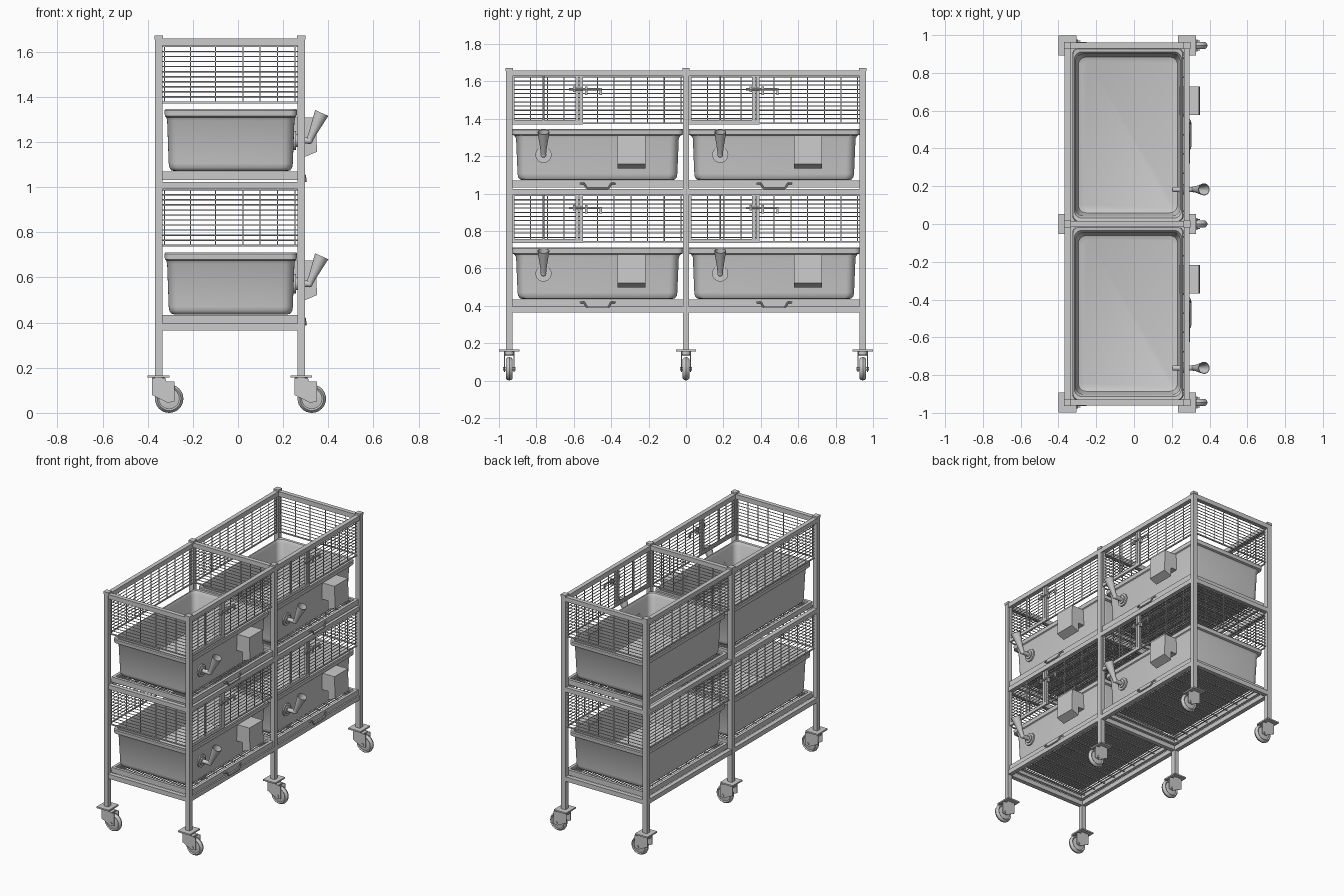
import bpy, bmesh, math
from mathutils import Vector, Matrix

if "Cube" in bpy.data.objects:
    bpy.data.objects.remove(bpy.data.objects["Cube"])

POST_X = (-0.352, 0.28)
POST_Y = (-0.945, 0.0, 0.945)
TIER = 0.635      # height from one cage to the next
BAY = 0.945       # length from one cage to the next


def box(bm, x0, x1, y0, y1, z0, z1):
    m = Matrix.Translation(((x0 + x1) / 2, (y0 + y1) / 2, (z0 + z1) / 2)) @ \
        Matrix.Diagonal((x1 - x0, y1 - y0, z1 - z0, 1))
    bmesh.ops.create_cube(bm, size=1, matrix=m)


def rod(bm, p, q, r, r2=None, n=6):
    p, q = Vector(p), Vector(q)
    d = q - p
    m = Matrix.Translation((p + q) / 2) @ d.to_track_quat('Z', 'Y').to_matrix().to_4x4()
    bmesh.ops.create_cone(bm, cap_ends=True, segments=n, radius1=r,
                          radius2=r if r2 is None else r2, depth=d.length, matrix=m)


def prism(bm, pts, y0, y1):
    # extrude an (x, z) outline along y
    a = [bm.verts.new((x, y0, z)) for x, z in pts]
    b = [bm.verts.new((x, y1, z)) for x, z in pts]
    bm.faces.new(a)
    bm.faces.new(b[::-1])
    for i in range(len(pts)):
        j = (i + 1) % len(pts)
        bm.faces.new((a[j], a[i], b[i], b[j]))


def loft(bm, rings, cap_first=False, cap_last=False):
    loops = [[bm.verts.new(p) for p in r] for r in rings]
    for a, b in zip(loops, loops[1:]):
        for i in range(len(a)):
            j = (i + 1) % len(a)
            bm.faces.new((a[i], a[j], b[j], b[i]))
    if cap_first:
        bm.faces.new(loops[0][::-1])
    if cap_last:
        bm.faces.new(loops[-1])


def finish(bm, name):
    bmesh.ops.recalc_face_normals(bm, faces=bm.faces)
    me = bpy.data.meshes.new(name)
    bm.to_mesh(me)
    bm.free()
    ob = bpy.data.objects.new(name, me)
    bpy.context.collection.objects.link(ob)
    return ob


def repeat(ob):
    # place the part in all four cages
    for ty in range(2):
        for tz in range(2):
            if ty or tz:
                c = ob.copy()
                c.name = f"{ob.name}_{ty}{tz}"
                c.location = (0, ty * BAY, tz * TIER)
                bpy.context.collection.objects.link(c)


# posts with caps
bm = bmesh.new()
for x in POST_X:
    for y in POST_Y:
        box(bm, x - .0165, x + .0165, y - .0165, y + .0165, .165, 1.66)
        box(bm, x - .019, x + .019, y - .019, y + .019, 1.655, 1.672)
finish(bm, "frame_posts")

# horizontal rails on three levels
bm = bmesh.new()
for k in range(3):
    z0 = .365 + k * TIER - (.008 if k else 0)
    for x in POST_X:
        box(bm, x - .015, x + .015, -.945, .945, z0, z0 + .032)
    for y in POST_Y:
        box(bm, POST_X[0], POST_X[1], y - .015, y + .015, z0, z0 + .032)
finish(bm, "frame_rails")

# casters
for x in POST_X:
    for y in POST_Y:
        bm = bmesh.new()
        box(bm, x - .048, x + .048, y - .054, y + .054, .156, .166)
        rod(bm, (x, y, .135), (x, y, .158), .027, n=16)
        box(bm, x - .03, x + .05, y - .027, y + .027, .131, .14)
        fork = [(-.03, .155), (.03, .155), (.035, .138), (.07, .138),
                (.07, .05), (.04, .045), (-.03, .08)]
        for s in (-1, 1):
            prism(bm, [(x + a, b) for a, b in fork], y + s * .022, y + s * .027)
        rod(bm, (x + .047, y - .033, .063), (x + .047, y + .033, .063), .009, n=12)
        finish(bm, "caster_fork")
        bm = bmesh.new()
        prof = [(.02, -.017), (.045, -.013), (.052, -.018), (.059, -.011), (.063, 0),
                (.059, .011), (.052, .018), (.045, .013), (.02, .017)]
        rings = [[(x + .047 + r * math.cos(t * math.tau / 32), y + w,
                   .063 + r * math.sin(t * math.tau / 32)) for t in range(32)] for r, w in prof]
        loft(bm, rings, True, True)
        finish(bm, "caster_wheel")


# tubs: lofted rounded rectangles, outside then inside
def ring(hx, hy, r, z):
    pts = []
    for k, (sx, sy) in enumerate(((1, 1), (-1, 1), (-1, -1), (1, -1))):
        for i in range(7):
            a = math.pi / 2 * (k + i / 6)
            pts.append((-.032 + sx * (hx - r) + r * math.cos(a),
                        -.4735 + sy * (hy - r) + r * math.sin(a), z))
    return pts


bm = bmesh.new()
loft(bm, [ring(.250, .400, .03, .436), ring(.264, .414, .04, .440), ring(.272, .424, .045, .452),
          ring(.275, .427, .045, .47), ring(.282, .435, .045, .66), ring(.286, .445, .045, .675),
          ring(.292, .458, .03, .680), ring(.294, .460, .03, .705), ring(.290, .456, .03, .711),
          ring(.284, .440, .04, .709), ring(.276, .428, .04, .69), ring(.268, .42, .04, .47),
          ring(.262, .412, .04, .452), ring(.24, .392, .03, .444)], True, True)
repeat(finish(bm, "tub"))

# slide-in tray frame with rod floor
bm = bmesh.new()
Y0, Y1, X0, X1 = -.928, -.017, -.335, .285
for x in (X0, X1 - .02):
    box(bm, x, x + .02, Y0, Y1, .397, .434)
for y in (Y0, Y1 - .02):
    box(bm, X0, X1, y, y + .02, .397, .434)
for i in range(30):
    x = X0 + .03 + i * (X1 - X0 - .06) / 29
    rod(bm, (x, Y0, .42), (x, Y1, .42), .0045)
for i in range(9):
    y = Y0 + .05 + i * (Y1 - Y0 - .1) / 8
    rod(bm, (X0, y, .411), (X1, y, .411), .0045)
repeat(finish(bm, "tray_floor"))

# tray pull handle
bm = bmesh.new()
path = [(.284, -.565, .418), (.296, -.545, .418), (.300, -.53, .392), (.300, -.415, .392),
        (.296, -.40, .418), (.284, -.38, .418)]
for p, q in zip(path, path[1:]):
    rod(bm, p, q, .005, n=8)
repeat(finish(bm, "tray_handle"))

# wire mesh panels
W, MZ0, MZ1 = .0028, .737, .995
ROWS = [MZ0 + .006 + i * (MZ1 - MZ0 - .012) / 11 for i in range(12)]


def end_panel(y, name):
    bm = bmesh.new()
    for z in ROWS:
        rod(bm, (-.335, y, z), (.265, y, z), W)
    for x in (-.325, -.21, -.10, .022, .098, .175, .253):
        rod(bm, (x, y, MZ0), (x, y, MZ1), W)
    for z in (MZ0, MZ1 - .008):
        box(bm, -.335, .265, y - .004, y + .004, z, z + .008)
    return finish(bm, name)


for k in range(2):
    for y in (-.94, 0, .94):
        end_panel(y, "end_mesh").location.z = k * TIER

COLS = [-.92 + i * .0893 for i in range(11)]
for px, name in ((-.345, "back_mesh"), (.272, "door_side_mesh")):
    bm = bmesh.new()
    for z in ROWS:
        rod(bm, (px, Y0, z), (px, Y1, z), W)
    for y in COLS:
        rod(bm, (px, y, MZ0), (px, y, MZ1), W)
    for z in (MZ0, MZ1 - .008):
        box(bm, px - .004, px + .004, Y0, Y1, z, z + .008)
    repeat(finish(bm, name))

# cage door frame and latch
bm = bmesh.new()
box(bm, .27, .284, -.928, -.552, .735, .757)
box(bm, .27, .284, -.928, -.916, .757, .995)
box(bm, .27, .284, -.592, -.574, .757, .995)
box(bm, .27, .284, -.57, -.552, .735, .995)
rod(bm, (.277, -.762, .757), (.277, -.762, .995), .005)
repeat(finish(bm, "door_frame"))
bm = bmesh.new()
rod(bm, (.291, -.625, .922), (.291, -.45, .922), .006, n=10)
box(bm, .276, .296, -.605, -.592, .908, .938)
box(bm, .276, .296, -.54, -.527, .892, .938)
box(bm, .286, .296, -.462, -.45, .892, .928)
repeat(finish(bm, "door_latch"))

# feeder box with wedge bottom
bm = bmesh.new()
prism(bm, [(.24, .675), (.345, .675), (.350, .522), (.293, .498), (.293, .56), (.24, .56)],
      -.367, -.217)
repeat(finish(bm, "feeder_box"))

# water funnel: flange, pipe, hollow cone
bm = bmesh.new()
YF, ZF = -.762, .572
rod(bm, (.240, YF, ZF), (.256, YF, ZF), .043, n=28)
rod(bm, (.256, YF, ZF), (.264, YF, ZF), .028, n=20)
rod(bm, (.205, YF, ZF), (.318, YF, ZF), .014, n=16)
rod(bm, (.212, YF, ZF), (.212, YF, ZF - .02), .01, n=12)
bmesh.ops.create_uvsphere(bm, u_segments=16, v_segments=8, radius=.0155,
                          matrix=Matrix.Translation((.316, YF, ZF)))
base, axis = Vector((.316, YF, ZF)), Vector((.055, 0, .122))
rot = axis.to_track_quat('Z', 'Y')
L = axis.length
rings = [[base + rot @ Vector((r * math.cos(t * math.tau / 20), r * math.sin(t * math.tau / 20), h * L))
          for t in range(20)]
         for r, h in ((.014, 0), (.017, .25), (.032, 1), (.029, 1), (.014, .3))]
loft(bm, rings, True, True)
repeat(finish(bm, "water_funnel"))

# smooth round parts, keep edges sharp
bpy.ops.object.select_all(action='SELECT')
bpy.context.view_layer.objects.active = bpy.data.objects["tub"]
bpy.ops.object.shade_smooth_by_angle(angle=math.radians(35))
